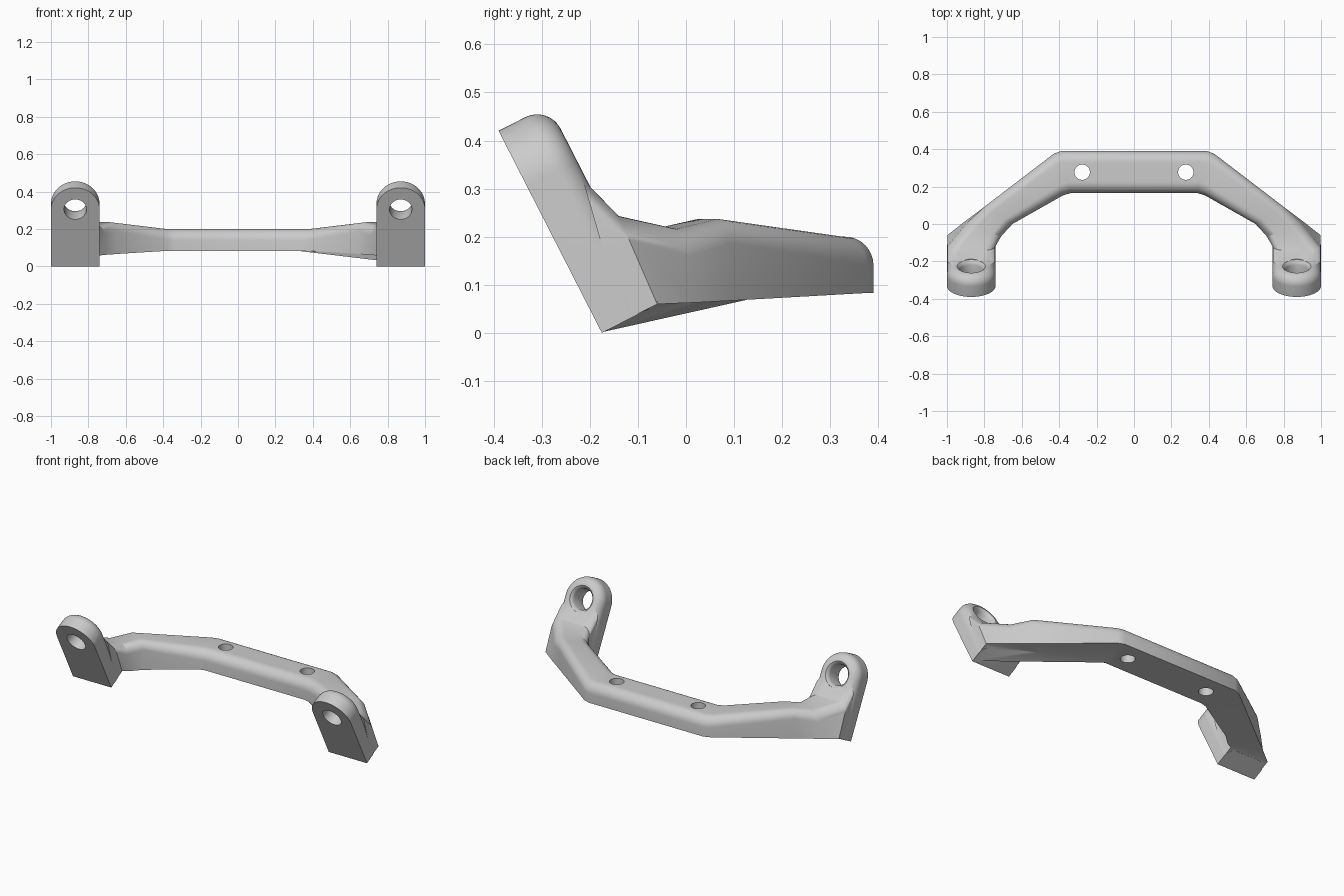
import bpy, bmesh, math
from mathutils import Vector, Matrix

old = bpy.data.objects.get("Cube")
if old:
    bpy.data.objects.remove(old, do_unlink=True)

grey = bpy.data.materials.new("plain grey")
grey.use_nodes = True
grey.diffuse_color = (0.6, 0.6, 0.6, 1)
grey.node_tree.nodes["Principled BSDF"].inputs["Base Color"].default_value = (0.6, 0.6, 0.6, 1)


def finish(name, bm):
    bmesh.ops.recalc_face_normals(bm, faces=bm.faces)
    mesh = bpy.data.meshes.new(name)
    bm.to_mesh(mesh)
    bm.free()
    mesh.materials.append(grey)
    ob = bpy.data.objects.new(name, mesh)
    bpy.context.collection.objects.link(ob)
    return ob


def loft(name, rings):
    """Skin equal-length rings and cap both ends."""
    bm = bmesh.new()
    vs = [[bm.verts.new(p) for p in ring] for ring in rings]
    n = len(vs[0])
    for a, b in zip(vs, vs[1:]):
        for i in range(n):
            j = (i + 1) % n
            bm.faces.new((a[i], a[j], b[j], b[i]))
    bm.faces.new(vs[0])
    bm.faces.new(vs[-1])
    return finish(name, bm)


def circle(r, z, n=48):
    return [Vector((r * math.cos(t * math.tau / n), r * math.sin(t * math.tau / n), z)) for t in range(n)]


def section(ib, it, ot, ob, r):
    """Four-cornered beam section with both top corners rounded."""
    ib, it, ot, ob = map(Vector, (ib, it, ot, ob))
    ring = [ib]
    for before, c, after in ((ib, it, ot), (it, ot, ob)):
        p = c + (before - c).normalized() * r
        q = c + (after - c).normalized() * r
        m = 8
        for k in range(m + 1):
            a = k / m * math.pi / 2
            ring.append(c + (p - c) * (1 - math.sin(a)) + (q - c) * (1 - math.cos(a)))
    return ring + [ob]


# Bent beam: inner bottom, inner top, outer top, outer bottom, corner radius
half = [
    section((.34, .165, .083), (.34, .165, .2), (.39, .39, .2), (.39, .39, .083), .06),
    section((.38, .153, .083), (.38, .153, .201), (.43, .375, .201), (.43, .375, .083), .06),
    section((.65, 0, .066), (.65, 0, .237), (.8, .092, .237), (.8, .092, .067), .05),
    section((.705, -.05, .062), (.71, -.07, .222), (.89, 0, .214), (.9, .017, .063), .055),
    section((.742, -.065, .058), (.742, -.14, .243), (.998, -.14, .243), (.998, -.06, .06), .055),
    section((.742, -.13, .025), (.742, -.215, .32), (.998, -.215, .32), (.998, -.13, .025), .05),
]
mirrored = [[Vector((-p.x, p.y, p.z)) for p in ring] for ring in reversed(half)]
bracket = loft("bracket", mirrored + half)

# Tilted ear frame: local x across, y up the slope, z from front to back
up = Vector((0, -.455, .89)).normalized()
back = Vector((0, .89, .455)).normalized()
THICK, RAD, HIGH, FILLET = .117, .13, .342, .055


def ear_matrix(side):
    m = Matrix((Vector((1, 0, 0)), up, back)).transposed().to_4x4()
    m.translation = (side * .87, -.175, 0)
    return m


def ear_ring(depth, inset):
    r = RAD - inset
    arc = [Vector((r * math.cos(a), HIGH + r * math.sin(a), depth))
           for a in (k * math.pi / 32 for k in range(33))]
    return [Vector((r, 0, depth))] + arc + [Vector((-r, 0, depth))]


layers = [(0, 0)] + [(THICK - FILLET + FILLET * math.sin(a), FILLET * (1 - math.cos(a)))
                     for a in (k * math.pi / 16 for k in range(9))]


def combine(tool, operation):
    mod = bracket.modifiers.new(tool.name, 'BOOLEAN')
    mod.operation = operation
    mod.solver = 'EXACT'
    mod.object = tool
    bpy.context.view_layer.objects.active = bracket
    bpy.ops.object.modifier_apply(modifier=mod.name)
    bpy.data.objects.remove(tool, do_unlink=True)


# Ears
for side in (-1, 1):
    m = ear_matrix(side)
    combine(loft("ear", [[m @ p for p in ear_ring(d, i)] for d, i in layers]), 'UNION')

# Wedge under the left arm
bm = bmesh.new()
for p in ((.998, -.173, .002), (.998, -.06, .065), (.32, .19, .083), (.76, -.06, .07), (.6, .12, .09)):
    bm.verts.new(p)
bmesh.ops.convex_hull(bm, input=bm.verts)
combine(finish("wedge", bm), 'UNION')

# Ear holes flared at the back, then bolt holes in the beam
for side in (-1, 1):
    m = ear_matrix(side) @ Matrix.Translation((0, HIGH, 0))
    rings = [circle(.06, -.05), circle(.06, .095), circle(.066, .108), circle(.077, .118), circle(.077, .2)]
    combine(loft("ear_hole", [[m @ p for p in ring] for ring in rings]), 'DIFFERENCE')
    at = Vector((side * .277, .277, 0))
    combine(loft("bolt_hole", [[at + p for p in circle(.041, z)] for z in (-.1, .4)]), 'DIFFERENCE')

for ob in bpy.context.selected_objects:
    ob.select_set(False)
bracket.select_set(True)
bpy.context.view_layer.objects.active = bracket
bpy.ops.object.shade_smooth_by_angle(angle=math.radians(28))
